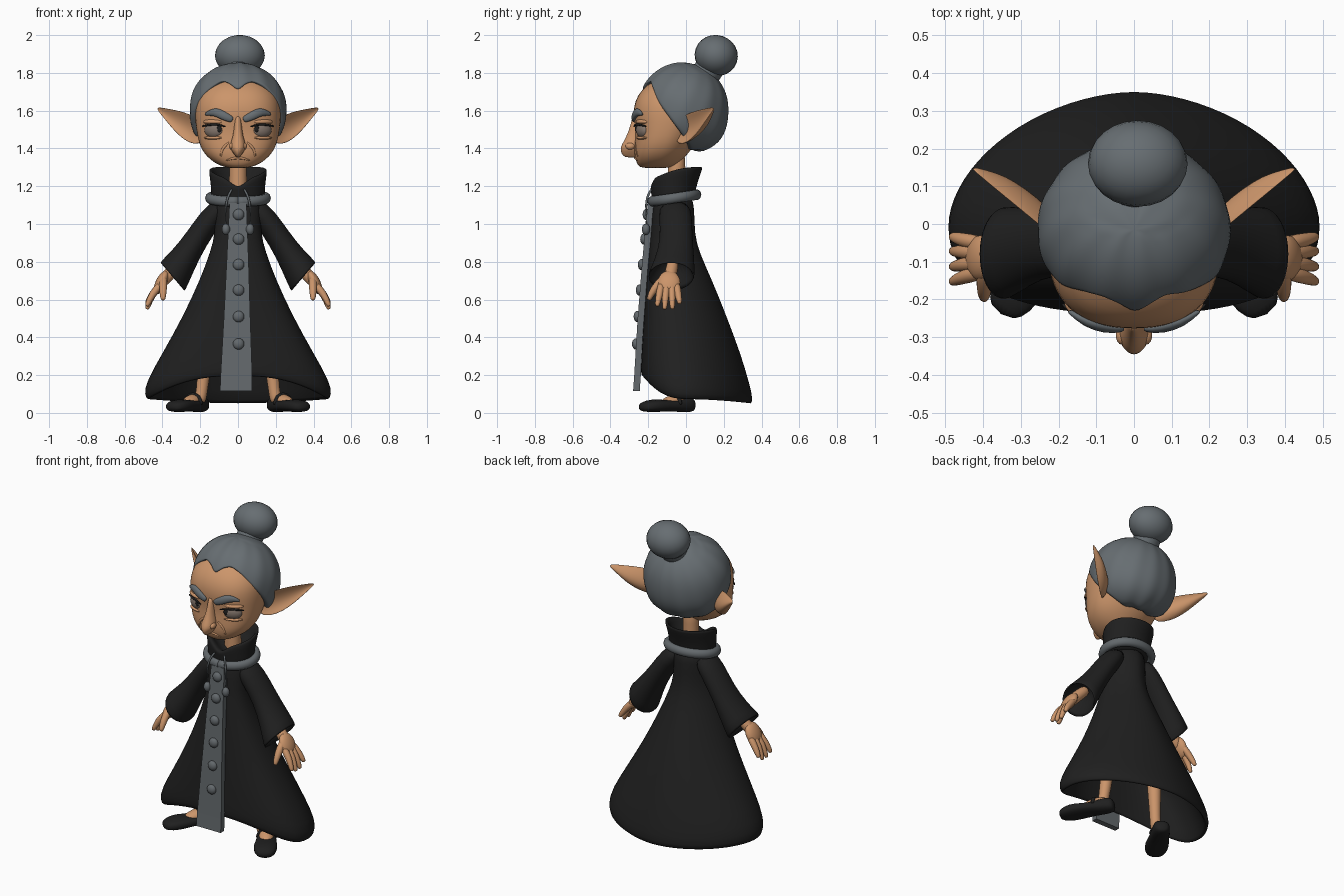
import bpy, bmesh, math
from mathutils import Vector, Matrix, Euler

if "Cube" in bpy.data.objects:
    bpy.data.objects.remove(bpy.data.objects["Cube"])

def material(name, rgb):
    m = bpy.data.materials.new(name)
    m.diffuse_color = (*rgb, 1)
    m.use_nodes = True
    m.node_tree.nodes["Principled BSDF"].inputs["Base Color"].default_value = m.diffuse_color
    return m

SKIN = material("skin", (0.60, 0.30, 0.145))
HAIR = material("grey_hair", (0.135, 0.155, 0.168))
TRIM = material("grey_cloth", (0.125, 0.140, 0.150))
BLACK = material("black_cloth", (0.014, 0.014, 0.014))
EYE = material("eye_grey", (0.23, 0.18, 0.15))

def finish(name, bm, mat, mirror=False, subsurf=0, smooth=True):
    bmesh.ops.recalc_face_normals(bm, faces=bm.faces)
    me = bpy.data.meshes.new(name)
    bm.to_mesh(me)
    bm.free()
    me.materials.append(mat)
    for p in me.polygons:
        p.use_smooth = smooth
    ob = bpy.data.objects.new(name, me)
    bpy.context.collection.objects.link(ob)
    if mirror:
        mod = ob.modifiers.new("mirror", 'MIRROR')
        mod.use_mirror_merge = False
    if subsurf:
        mod = ob.modifiers.new("subsurf", 'SUBSURF')
        mod.levels = mod.render_levels = subsurf
    return ob

def loft(name, rings, mat, mirror=False, subsurf=1, smooth=True):
    """Skin a list of closed rings and cap both ends."""
    bm = bmesh.new()
    vs = [[bm.verts.new(p) for p in r] for r in rings]
    n = len(vs[0])
    for a, b in zip(vs, vs[1:]):
        for i in range(n):
            bm.faces.new((a[i], a[(i + 1) % n], b[(i + 1) % n], b[i]))
    bm.faces.new(vs[0])
    bm.faces.new(vs[-1])
    return finish(name, bm, mat, mirror, subsurf, smooth)

def tube(name, pts, radii, mat, mirror=False, n=10, flat=1.0):
    """Round-ended tube through points; flat squeezes it along y."""
    pts = [Vector(p) for p in pts]
    radii = list(radii)
    d0, d1 = (pts[0] - pts[1]).normalized(), (pts[-1] - pts[-2]).normalized()
    pts = [pts[0] + d0 * radii[0] * .6] + pts + [pts[-1] + d1 * radii[-1] * .6]
    radii = [radii[0] * .6] + radii + [radii[-1] * .6]
    rings = []
    for i, p in enumerate(pts):
        t = pts[min(i + 1, len(pts) - 1)] - pts[max(i - 1, 0)]
        q = t.to_track_quat('Z', 'Y')
        ring = []
        for k in range(n):
            a = math.tau * k / n
            o = q @ Vector((math.cos(a), math.sin(a), 0)) * radii[i]
            o.y *= flat
            ring.append(p + o)
        rings.append(ring)
    return loft(name, rings, mat, mirror)

def ball(name, loc, size, mat, rot=(0, 0, 0), mirror=False, seg=24):
    bm = bmesh.new()
    m = Matrix.LocRotScale(Vector(loc), Euler(rot), Vector(size))
    bmesh.ops.create_uvsphere(bm, u_segments=seg, v_segments=seg // 2, radius=1, matrix=m)
    return finish(name, bm, mat, mirror)

def interp(table, t):
    """Linear lookup in rows (key, values...) with rising keys."""
    t = min(max(t, table[0][0]), table[-1][0])
    for a, b in zip(table, table[1:]):
        if t <= b[0]:
            f = (t - a[0]) / (b[0] - a[0])
            return [u + (v - u) * f for u, v in zip(a[1:], b[1:])]

def oval(w, yf, yb, zf, mid=.5, n=32, pf=2, pb=2):
    """Egg-shaped ring, angle 0 at the front; pf and pb set front and back squareness."""
    yc = yf + mid * (yb - yf)
    out = []
    for i in range(n):
        a = math.tau * i / n
        c, s = math.cos(a), math.sin(a)
        e = 2 / (pf if c > 0 else pb)
        y = abs(c) ** e * (yf - yc if c > 0 else yb - yc)
        out.append((w * math.copysign(abs(s) ** e, s), yc + y, zf(a)))
    return out

# ---- head: rows of height, half width, front, back
HEAD = [(1.295, .045, -.235, -.09), (1.31, .10, -.255, -.05), (1.34, .148, -.268, -.02),
        (1.38, .185, -.276, .02), (1.43, .209, -.272, .05), (1.50, .222, -.265, .09),
        (1.58, .23, -.282, .15), (1.65, .225, -.272, .16), (1.71, .195, -.238, .14),
        (1.76, .14, -.175, .10), (1.80, .05, -.08, .05)]
FP = 2.4
loft("head", [oval(w, f, b, lambda a, z=z: z, pf=FP) for z, w, f, b in HEAD], SKIN)

def face_y(x, z):
    w, f, b = interp(HEAD, z)
    return (f + b) / 2 - (b - f) / 2 * max(0, 1 - abs(x / w) ** FP) ** (1 / FP)

def on_face(pts, out=.004):
    return [(x, face_y(x, z) - out, z) for x, z in pts]

# nose
NOSE = [(1.58, .016, -.284), (1.52, .020, -.294), (1.46, .028, -.318), (1.42, .044, -.342),
        (1.395, .040, -.350), (1.37, .022, -.342), (1.35, .008, -.325)]
loft("nose", [oval(w, f, -.23, lambda a, z=z: z, n=14) for z, w, f in NOSE], SKIN)
ball("nostril", (.031, -.295, 1.412), (.018, .026, .019), SKIN, mirror=True, seg=14)

# eyes, lids, lashes, brows, mouth folds
turn = (0, 0, math.radians(24))
ey = face_y(.125, 1.50)
ball("eye", (.125, ey + .016, 1.497), (.056, .030, .042), EYE, turn, True)
ball("pupil", (.100, ey - .018, 1.503), (.014, .006, .018), BLACK, turn, True, 14)
ball("upper_lid", (.125, ey + .018, 1.541), (.064, .032, .016), SKIN, turn, True)
ball("lower_lid", (.125, ey + .018, 1.456), (.058, .030, .011), SKIN, turn, True)
tube("lash", on_face([(.068, 1.515), (.10, 1.526), (.14, 1.528), (.188, 1.518)], .012),
     [.004, .006, .007, .005], BLACK, True, 8)
tube("brow", on_face([(.038, 1.555), (.075, 1.572), (.122, 1.598), (.168, 1.582)], .002),
     [.019, .025, .026, .010], HAIR, True, 10, .6)
tube("mouth", on_face([(-.06, 1.337), (-.03, 1.348), (0, 1.351), (.03, 1.348), (.06, 1.337)], -.002),
     [.004, .007, .008, .007, .004], SKIN, n=8)
tube("smile_fold", on_face([(.05, 1.43), (.085, 1.40), (.09, 1.36)], -.004), [.006, .010, .006], SKIN, True)

# pointed ears: rows of x, top, bottom, cupped toward the front
EAR = [(.18, 1.53, 1.43), (.235, 1.573, 1.418), (.29, 1.595, 1.447), (.34, 1.605, 1.495),
       (.39, 1.614, 1.558), (.428, 1.619, 1.604)]
rings = []
for x, top, bot in EAR:
    h, ring = (top - bot) / 2, []
    for k in range(20):
        a = math.tau * k / 20
        thick = .027 if math.sin(a) > 0 else .014
        y = -.045 + (x - .2) * .83 + thick * math.sin(a) * min(1, h / .05) + .55 * h * math.sin(a) ** 2
        ring.append((x, y, (top + bot) / 2 + h * math.cos(a)))
    rings.append(ring)
loft("ear", rings, SKIN, True)

# ---- hair cap with a peaked hairline, combed ridges meeting at the bun
LINE = [(0, 1.705), (12, 1.742), (25, 1.755), (42, 1.715), (58, 1.63), (75, 1.54),
        (90, 1.46), (108, 1.395), (180, 1.385)]
N, ROWS = 64, 14
rings = []
for r in range(ROWS + 2):
    ring = []
    for i in range(N):
        az = math.tau * i / N
        hl = interp(LINE, math.degrees(min(az, math.tau - az)))[0]
        end = math.acos((hl - 1.615) / .24)
        t = .06 + (end - .06) * min(r, ROWS - 1) / (ROWS - 1)
        c = math.cos(t)
        s = math.sin(t) if c > 0 else (1 - abs(c) ** 2.6) ** (1 / 2.6)
        s *= (1, .8, .3)[max(0, r - ROWS + 1)]
        p = Vector((.257 * s * math.sin(az), -.24 * s * math.cos(az), .24 * c))
        q = Matrix.Rotation(math.radians(25), 3, 'X') @ p
        p *= 1 + .010 * math.sin(13 * math.atan2(q.x, -q.y)) * min(1, math.hypot(q.x, q.y) / .15)
        ring.append(p + Vector((0, -.015, 1.615)))
    rings.append(ring)
loft("hair", rings, HAIR)
tube("bun_base", [(0, .08, 1.76), (.003, .115, 1.81), (.008, .14, 1.85)], [.085, .075, .085], HAIR, n=20)
ball("bun", (.01, .16, 1.892), (.132, .115, .108), HAIR, (-.3, 0, 0))

# ---- neck and collar
tube("neck", [(0, -.05, 1.15), (0, -.05, 1.25), (0, -.05, 1.36)], [.055, .045, .05], SKIN, n=16)
COLLAR = [(.14, -.178, .045, 1.09, 1.12, 0), (.142, -.182, .048, 1.14, 1.16, 0),
          (.144, -.187, .06, 1.19, 1.22, .3), (.156, -.19, .09, 1.23, 1.295, 1),
          (.148, -.178, .085, 1.243, 1.308, 1), (.125, -.15, .06, 1.225, 1.28, .8),
          (.095, -.115, .035, 1.18, 1.21, .2)]
rings = []
for w, f, b, zf, zb, notch in COLLAR:
    def height(a):
        front = max(0, 1 - abs((a + math.pi) % math.tau - math.pi) / .5)
        side = .02 * math.sin(a) ** 2 * notch
        return zf + (zb - zf) * (1 - math.cos(a)) / 2 + side - .045 * notch * front
    rings.append(oval(w, f, b, height))
loft("collar", rings, BLACK)

# ring of trim below the collar
rings = []
for i in range(40):
    a = math.tau * i / 40
    d = Vector((math.sin(a), -math.cos(a), 0))
    p = Vector((.15 * d.x, -.062 + .119 * d.y, 1.137 + .018 * d.y))
    rings.append([p + d * .024 * math.cos(k * math.tau / 10) + Vector((0, 0, .028 * math.sin(k * math.tau / 10)))
                  for k in range(10)])
loft("collar_trim", rings + rings[:1], TRIM, subsurf=0)

# ---- robe: height, half width, front, back; the hem rises at the front
ROBE = [(1.16, .11, -.16, .035), (1.08, .125, -.180, .045), (.95, .12, -.187, .045),
        (.85, .145, -.195, .07), (.70, .20, -.207, .14), (.50, .29, -.218, .22),
        (.30, .40, -.232, .295), (.15, .485, -.238, .338), (.075, .500, -.242, .356),
        (.035, .475, -.230, .345), (.09, .455, -.215, .315), (.30, .36, -.20, .26), (.50, .25, -.18, .18)]
def robe_height(z):
    return lambda a: 1.16 - (1.16 - z) * (1.1 - .145 * max(0, math.cos(a)) ** 2
                                          - .022 * math.sin(a) ** 2) / 1.1
loft("robe", [oval(w, f, b, robe_height(z), .4, 40, 2.4, 1.8) for z, w, f, b in ROBE], BLACK)

# sleeves: centre, half width across (x, z), half depth; ending in an open cuff
SLEEVE = [(.075, -.06, 1.11, .04, .03, .08), (.142, -.055, 1.035, .05, .038, .088),
          (.22, -.05, .92, .05, .038, .085), (.29, -.06, .81, .06, .048, .105),
          (.352, -.08, .712, .068, .082, .128), (.347, -.08, .722, .058, .068, .114),
          (.29, -.065, .82, .04, .03, .07)]
loft("sleeve", [[(x + rx * math.cos(k * math.tau / 24), y + ry * math.sin(k * math.tau / 24),
                  z + rz * math.cos(k * math.tau / 24)) for k in range(24)]
                for x, y, z, rx, rz, ry in SLEEVE], BLACK, True)

# ---- hands
tube("wrist", [(.31, -.07, .79), (.36, -.08, .74), (.395, -.088, .70)], [.034, .033, .036], SKIN, True, 12)
ball("palm", (.406, -.09, .69), (.030, .060, .068), SKIN, (0, math.radians(-26), 0), True)
for i, (y0, y1, z1) in enumerate([(-.13, -.152, .572), (-.103, -.113, .556), (-.076, -.072, .557), (-.05, -.034, .585)]):
    tube(f"finger_{i + 1}", [(.413, y0, .675), (.455, (y0 + y1) / 2, .628), (.48, y1, z1)],
         [.022, .020, .014], SKIN, True)
tube("thumb", [(.395, -.12, .71), (.397, -.172, .655), (.397, -.195, .605)], [.024, .022, .015], SKIN, True)

# ---- front panel with buttons, hanging cords with beads
PANEL = [(1.11, -.045, .045, -.202), (.80, -.06, .056, -.232), (.50, -.075, .065, -.256),
         (.20, -.092, .075, -.274), (.115, -.095, .075, -.28)]
loft("front_panel", [[(l, y, z), (r, y, z), (r, y + .035, z), (l, y + .035, z)] for z, l, r, y in PANEL],
     TRIM, subsurf=0, smooth=False)
for i, z in enumerate((1.05, .92, .785, .65, .51, .365)):
    y = interp(PANEL[::-1], z)[2]
    ball(f"button_{i + 1}", (.003, y - .002, z), (.030, .020, .030), TRIM, seg=16)
tube("cord", [(.035, -.185, 1.18), (.058, -.21, 1.14), (.068, -.212, 1.07), (.064, -.21, .99)],
     [.007] * 4, TRIM, True, 8)
ball("bead", (.064, -.212, .972), (.022, .022, .030), TRIM, mirror=True, seg=14)

# ---- legs and shoes, toes turned outward
tube("leg", [(.16, -.02, .50), (.178, -.03, .25), (.190, -.04, .12), (.20, -.045, .07)],
     [.05, .038, .030, .034], SKIN, True, 14)
heel, ahead = Vector((.178, .04, 0)), Vector((.53, -.85, 0)).normalized()
across = Vector((-ahead.y, ahead.x, 0))
SHOE = [(0, .028, .012, .06), (.02, .048, .003, .092), (.08, .052, .003, .082), (.15, .060, .010, .064),
        (.225, .070, .004, .074), (.285, .064, .004, .068), (.33, .036, .010, .05)]
rings = []
for s, w, z0, z1 in SHOE:
    ring = []
    for k in range(20):
        c, d = math.cos(k * math.tau / 20), math.sin(k * math.tau / 20)
        d = math.copysign(abs(d) ** .7, d)
        ring.append(heel + ahead * s + across * w * c + Vector((0, 0, (z0 + z1) / 2 + d * (z1 - z0) / 2)))
    rings.append(ring)
loft("shoe", rings, BLACK, True)
ball("instep", heel + ahead * .125 + Vector((0, 0, .062)), (.042, .085, .034), SKIN, (.25, 0, math.radians(32)), True)
mid = heel + ahead * .115
tube("shoe_strap", [mid + across * c * .052 + Vector((0, 0, z)) for c, z in
                    ((-1, .05), (-.75, .088), (0, .105), (.75, .088), (1, .05))], [.011] * 5, BLACK, True, 8)
